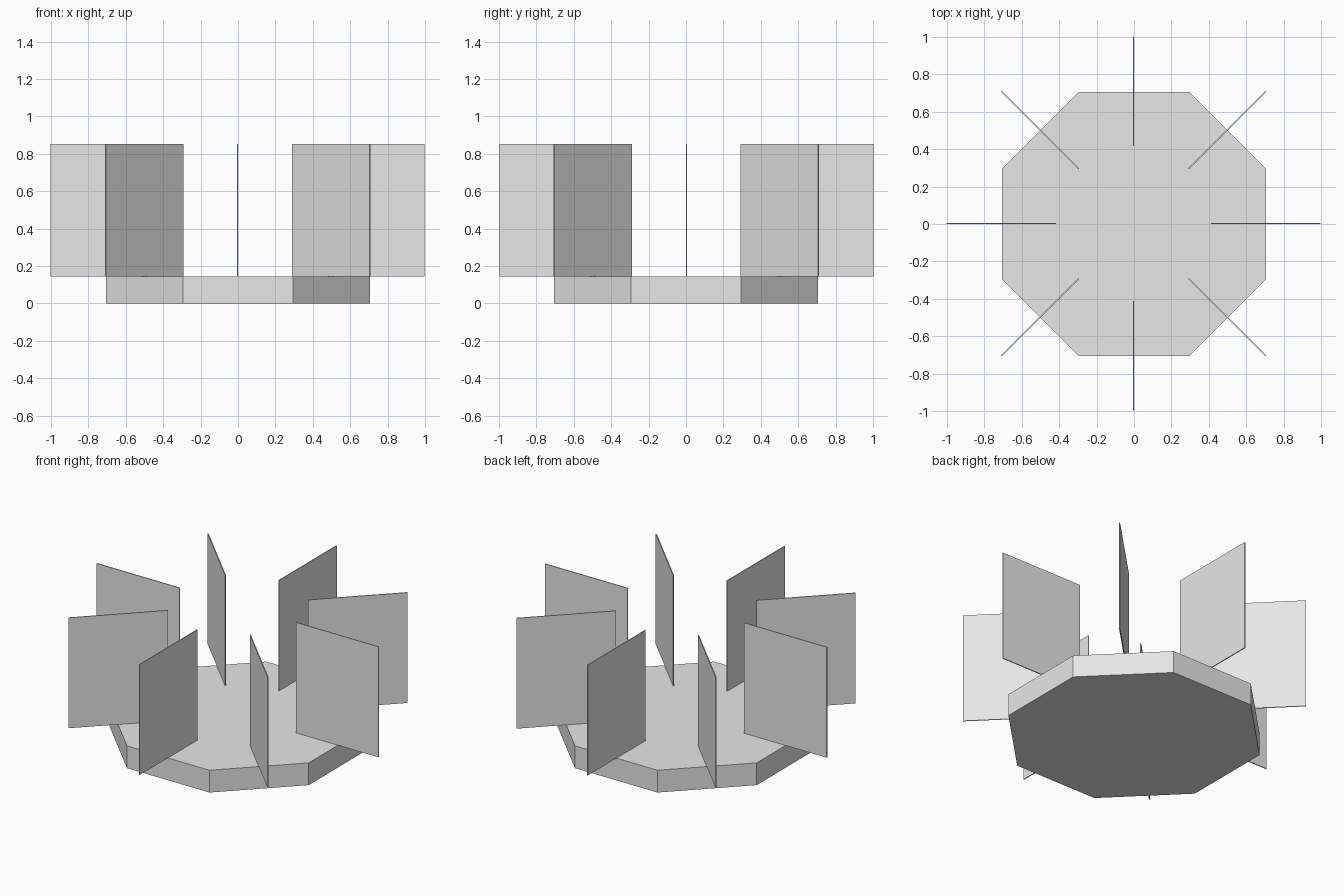
import bpy, bmesh, math
from mathutils import Matrix, Vector

if "Cube" in bpy.data.objects:
    bpy.data.objects.remove(bpy.data.objects["Cube"])

grey = bpy.data.materials.new("light_grey")
grey.diffuse_color = (0.8, 0.8, 0.8, 1)
grey.use_nodes = True
grey.node_tree.nodes["Principled BSDF"].inputs["Base Color"].default_value = grey.diffuse_color


def finish(bm, name):
    mesh = bpy.data.meshes.new(name)
    bm.to_mesh(mesh)
    bm.free()
    mesh.materials.append(grey)
    obj = bpy.data.objects.new(name, mesh)
    bpy.context.collection.objects.link(obj)
    return obj


# Octagonal base slab with flat sides facing the axes
BASE_H = 0.143
APOTHEM = 0.707
radius = APOTHEM / math.cos(math.pi / 8)
bm = bmesh.new()
bmesh.ops.create_cone(
    bm, cap_ends=True, segments=8, radius1=radius, radius2=radius, depth=BASE_H,
    matrix=Matrix.Translation((0, 0, BASE_H / 2)) @ Matrix.Rotation(math.pi / 8, 4, 'Z'))
finish(bm, "base")

# Eight thin upright panels standing radially around the base
INNER, OUTER = 0.414, 1.0
BOTTOM, TOP = 0.145, 0.853
THICK = 0.006
size = Vector((OUTER - INNER, THICK, TOP - BOTTOM))
centre = Vector(((INNER + OUTER) / 2, 0, (BOTTOM + TOP) / 2))
shift = Matrix.Translation((-0.002, 0.002, 0))
for i in range(8):
    bm = bmesh.new()
    bmesh.ops.create_cube(
        bm, size=1,
        matrix=shift @ Matrix.Rotation(i * math.pi / 4, 4, 'Z')
        @ Matrix.Translation(centre) @ Matrix.Diagonal((*size, 1)))
    finish(bm, f"panel_{i + 1}")
